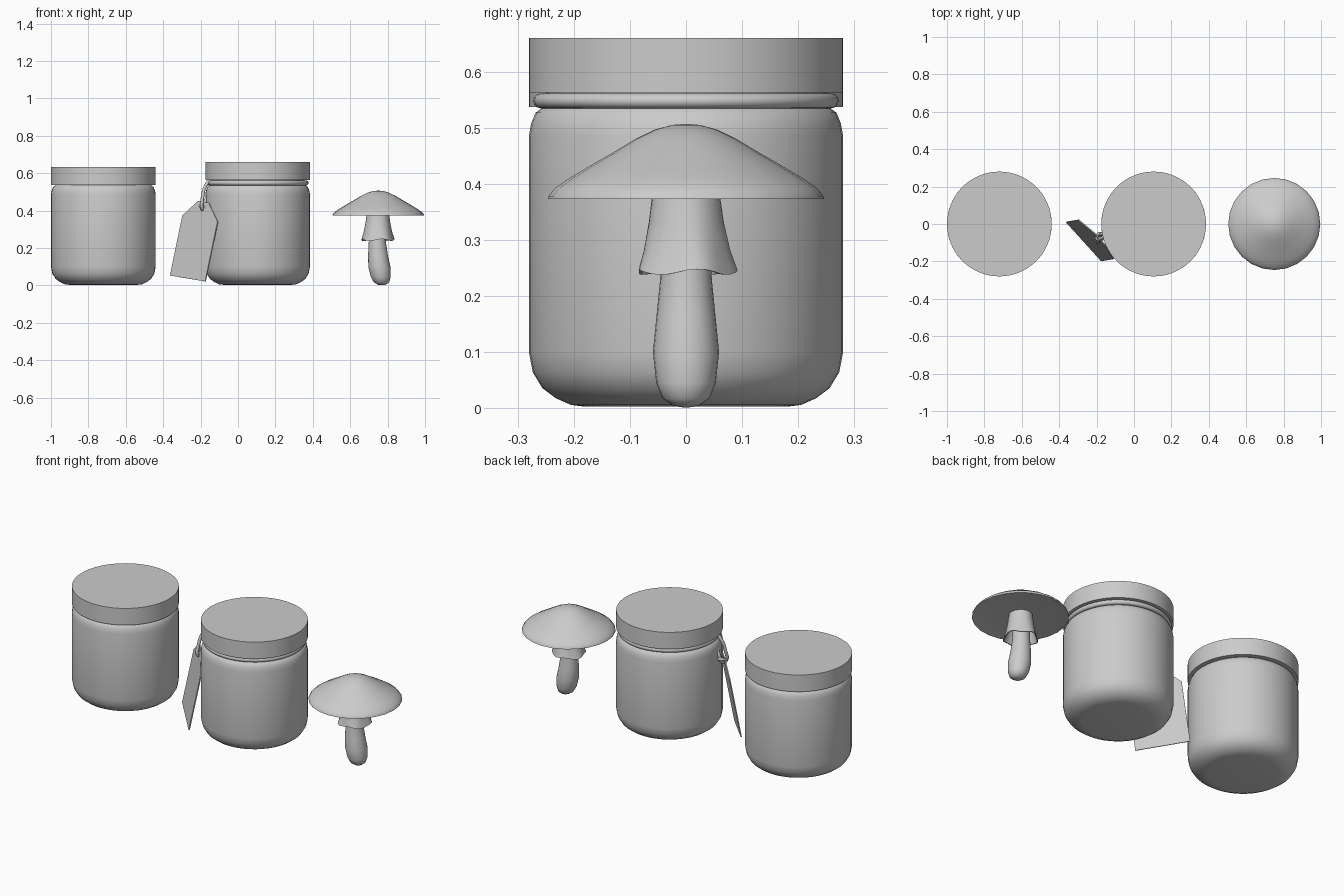
import bpy, bmesh
from math import cos, sin, pi, radians
from mathutils import Vector

if "Cube" in bpy.data.objects:
    bpy.data.objects.remove(bpy.data.objects["Cube"])


def finish(name, bm, angle=35):
    bmesh.ops.recalc_face_normals(bm, faces=bm.faces)
    me = bpy.data.meshes.new(name)
    bm.to_mesh(me)
    bm.free()
    ob = bpy.data.objects.new(name, me)
    bpy.context.collection.objects.link(ob)
    bpy.ops.object.select_all(action='DESELECT')
    ob.select_set(True)
    bpy.context.view_layer.objects.active = ob
    bpy.ops.object.shade_smooth_by_angle(angle=radians(angle))
    return ob


def lathe(name, profile, x, sides=48, bend=None, wave=None, closed=False, angle=35):
    """Revolve (radius, z) points about a vertical axis at x; bend shifts x by height."""
    bm = bmesh.new()
    rings = []
    for i, (r, z) in enumerate(profile):
        cx = x + (bend(z) if bend else 0)
        if r == 0:
            rings.append([bm.verts.new((cx, 0, z))] * sides)
            continue
        ring = []
        for k in range(sides):
            a = 2 * pi * k / sides
            dr, dz = wave(i, a) if wave else (0, 0)
            ring.append(bm.verts.new((cx + (r + dr) * cos(a), (r + dr) * sin(a), z + dz)))
        rings.append(ring)
    pairs = list(zip(rings, rings[1:])) + ([(rings[-1], rings[0])] if closed else [])
    for lo, hi in pairs:
        for k in range(sides):
            j = (k + 1) % sides
            bm.faces.new(list(dict.fromkeys((lo[k], lo[j], hi[j], hi[k]))))
    return finish(name, bm, angle)


def cord(name, points, radius, cyclic=True):
    cu = bpy.data.curves.new(name, 'CURVE')
    cu.dimensions = '3D'
    cu.bevel_depth = radius
    cu.bevel_resolution = 3
    cu.use_fill_caps = True
    sp = cu.splines.new('BEZIER')
    sp.bezier_points.add(len(points) - 1)
    for p, co in zip(sp.bezier_points, points):
        p.co = co
        p.handle_left_type = p.handle_right_type = 'AUTO'
    sp.use_cyclic_u = cyclic
    ob = bpy.data.objects.new(name, cu)
    bpy.context.collection.objects.link(ob)
    return ob


# Jars and lids
body = [(0, 0.003), (0.18, 0.003), (0.205, 0.006), (0.232, 0.018), (0.256, 0.036),
        (0.273, 0.064), (0.28, 0.1), (0.28, 0.485), (0.276, 0.508), (0.268, 0.527),
        (0.257, 0.535), (0.25, 0.54), (0.25, 0.575), (0, 0.575)]
for label, x, z0, z1 in (("plain", -0.72, 0.537, 0.634), ("tagged", 0.105, 0.563, 0.66)):
    lathe(label + "_jar_body", body, x)
    lathe(label + "_jar_lid", [(0, z0), (0.28, z0), (0.28, z1), (0, z1)], x, 64)

# Cord around the neck of the tagged jar
ring = [(0.258 + 0.0145 * cos(2 * pi * i / 12), 0.548 + 0.0135 * sin(2 * pi * i / 12))
        for i in range(12)]
lathe("neck_cord", ring, 0.105, closed=True, angle=60)

# Paper tag with clipped top corners, leaning beside the jar
base = Vector((-0.268, -0.093, 0.037))
u = Vector((0.188, -0.208, -0.032))
v = Vector((0.066, 0.011, 0.32))
n = u.cross(v).normalized() * 0.003
outline = [(-0.5, 0), (0.5, 0), (0.5, 1), (0.15, 1.28), (-0.15, 1.28), (-0.5, 1)]
bm = bmesh.new()
front = [bm.verts.new(base + u * a + v * b + n) for a, b in outline]
back = [bm.verts.new(base + u * a + v * b - n) for a, b in outline]
bm.faces.new(front)
bm.faces.new(back[::-1])
for i in range(6):
    j = (i + 1) % 6
    bm.faces.new((front[i], back[i], back[j], front[j]))
finish("paper_tag", bm)

# Loop tying the tag to the neck cord
cord("tag_loop", [(-0.192, -0.092, 0.41), (-0.19, -0.088, 0.47), (-0.172, -0.075, 0.535),
                  (-0.143, -0.065, 0.562), (-0.135, -0.06, 0.545), (-0.155, -0.055, 0.50),
                  (-0.178, -0.055, 0.44), (-0.184, -0.068, 0.41)], 0.009)
cord("tag_knot", [(-0.2, -0.075, 0.425), (-0.18, -0.05, 0.432),
                  (-0.165, -0.065, 0.425), (-0.185, -0.09, 0.42)], 0.008)

# Mushroom cap
cap = [(0, 0.507), (0.025, 0.505), (0.055, 0.497), (0.09, 0.48), (0.13, 0.456),
       (0.175, 0.43), (0.21, 0.409), (0.234, 0.392), (0.245, 0.378), (0.246, 0.373),
       (0.235, 0.375), (0.14, 0.379), (0, 0.383)]
lathe("mushroom_cap", cap, 0.75, 24, angle=50)

# Mushroom stem, curving sideways toward the foot
stem = [(0, 0.001), (0.022, 0.004), (0.042, 0.018), (0.053, 0.045), (0.059, 0.1),
        (0.053, 0.16), (0.046, 0.23), (0.043, 0.3), (0.043, 0.385)]
lathe("mushroom_stem", stem, 0.745, 24, angle=60,
      bend=lambda z: 0.025 * max(0, 1 - z / 0.2) ** 1.2)

# Skirt with a gently wavy hem
skirt = [(0.06, 0.382), (0.067, 0.33), (0.077, 0.28), (0.088, 0.243),
         (0.083, 0.243), (0.071, 0.28), (0.06, 0.33), (0.054, 0.382)]


def hem(i, a):
    s = (0, 0.15, 0.5, 1, 1, 0.5, 0.15, 0)[i]
    return 0.004 * s * sin(5 * a), 0.005 * s * sin(4 * a + 0.6)


lathe("mushroom_skirt", skirt, 0.748, 32, wave=hem, closed=True, angle=50)
